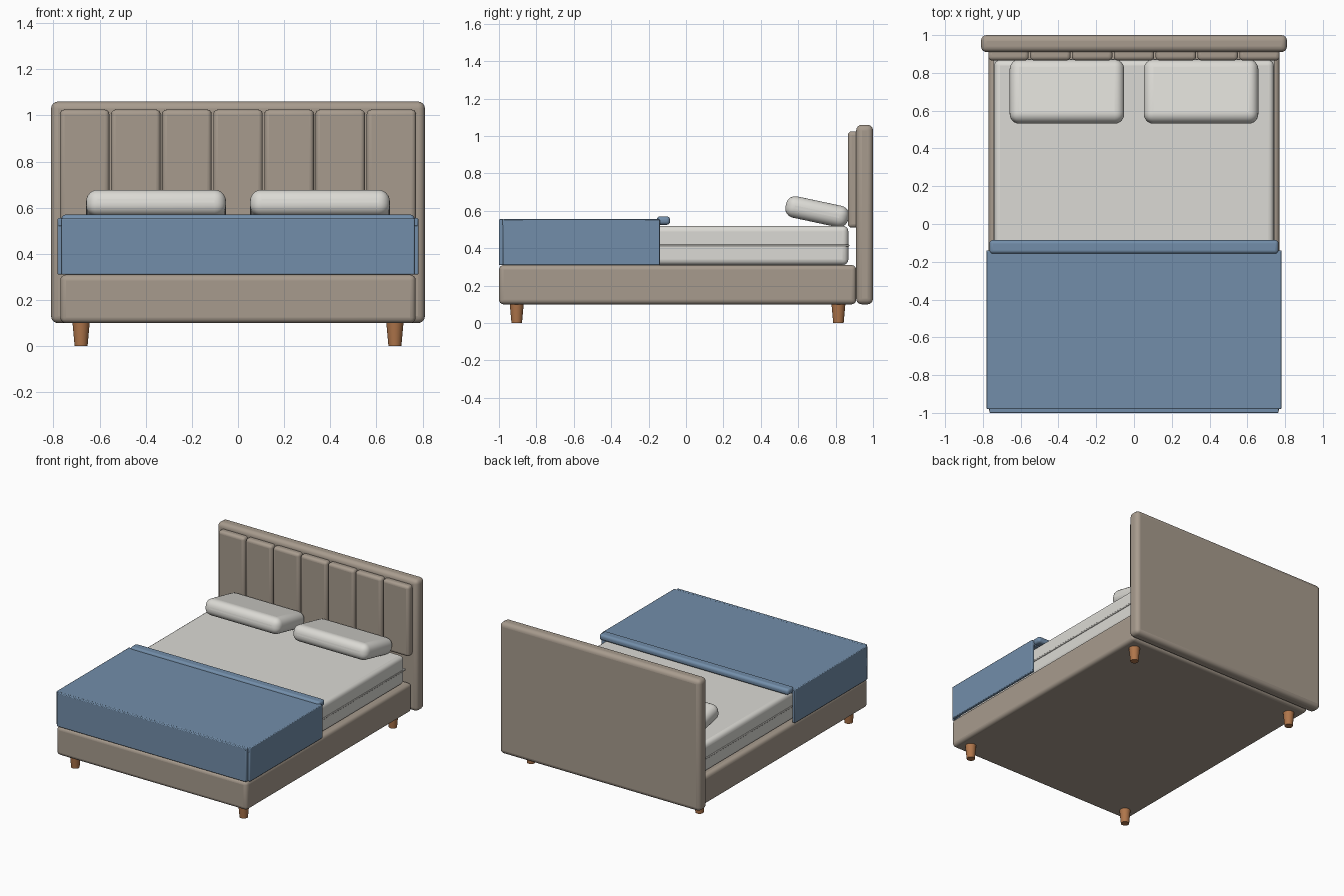
import bpy, math

if "Cube" in bpy.data.objects:
    bpy.data.objects.remove(bpy.data.objects["Cube"])


def material(name, rgb):
    m = bpy.data.materials.new(name)
    m.diffuse_color = (*rgb, 1)
    m.use_nodes = True
    m.node_tree.nodes["Principled BSDF"].inputs["Base Color"].default_value = m.diffuse_color
    return m


TAUPE = material("taupe_fabric", (0.39, 0.33, 0.27))
LINEN = material("off_white_linen", (0.71, 0.70, 0.66))
PIPING = material("grey_piping", (0.50, 0.49, 0.46))
BLUE = material("blue_blanket", (0.17, 0.27, 0.40))
WOOD = material("warm_wood", (0.43, 0.18, 0.07))


def finish(obj, name, mat, bevel=0, segments=4):
    obj.name = name
    obj.data.materials.append(mat)
    if bevel:
        mod = obj.modifiers.new("rounding", 'BEVEL')
        mod.width = bevel
        mod.segments = segments
    bpy.ops.object.shade_smooth_by_angle(angle=math.radians(35))
    return obj


def box(name, x, y, z, mat, bevel=0, segments=4):
    """Rounded box given by its (min, max) range on each axis."""
    ranges = (x, y, z)
    bpy.ops.mesh.primitive_cube_add(size=1, location=[(a + b) / 2 for a, b in ranges])
    obj = bpy.context.object
    obj.scale = [b - a for a, b in ranges]
    bpy.ops.object.transform_apply(location=False, rotation=False, scale=True)
    return finish(obj, name, mat, bevel, segments)


# Upholstered base and headboard
box("bed_base", (-0.77, 0.77), (-1.0, 0.91), (0.10, 0.31), TAUPE, 0.025)
box("headboard", (-0.81, 0.81), (0.91, 1.0), (0.10, 1.06), TAUPE, 0.03)

# Seven vertical headboard channels
pitch = 0.2215
for i in range(7):
    cx = (i - 3) * pitch
    box(f"headboard_channel_{i + 1}", (cx - 0.107, cx + 0.107), (0.866, 0.925),
        (0.51, 1.025), TAUPE, 0.02)

# Mattress with a piping band round its middle
box("mattress", (-0.74, 0.74), (-0.97, 0.868), (0.31, 0.52), LINEN, 0.03)
box("mattress_piping", (-0.745, 0.745), (-0.975, 0.873), (0.408, 0.42), PIPING, 0.004, 2)

# Pillows leaning down towards the headboard
for side, s in (("left", -1), ("right", 1)):
    pillow = box(f"pillow_{side}", (s * 0.355 - 0.303, s * 0.355 + 0.303),
                 (0.53, 0.872), (0.537, 0.653), LINEN, 0.05, 6)
    pillow.rotation_euler.x = math.radians(-12)

# Blanket: top sheet, hanging sides, hanging front and folded edge
box("blanket_top", (-0.78, 0.78), (-0.98, -0.14), (0.52, 0.555), BLUE, 0.005, 2)
for side, s in (("left", -1), ("right", 1)):
    x = sorted((s * 0.76, s * 0.782))
    box(f"blanket_side_{side}", x, (-0.978, -0.14), (0.31, 0.555), BLUE, 0.005, 2)
box("blanket_front", (-0.765, 0.765), (-1.0, -0.975), (0.31, 0.555), BLUE, 0.005, 2)
box("blanket_fold", (-0.765, 0.765), (-0.157, -0.085), (0.525, 0.57), BLUE, 0.018)

# Tapered wooden legs
for side, x in (("left", -0.68), ("right", 0.68)):
    for end, y in (("front", -0.905), ("back", 0.815)):
        bpy.ops.mesh.primitive_cone_add(vertices=24, radius1=0.028, radius2=0.038,
                                        depth=0.11, location=(x, y, 0.055))
        finish(bpy.context.object, f"{end}_leg_{side}", WOOD)
